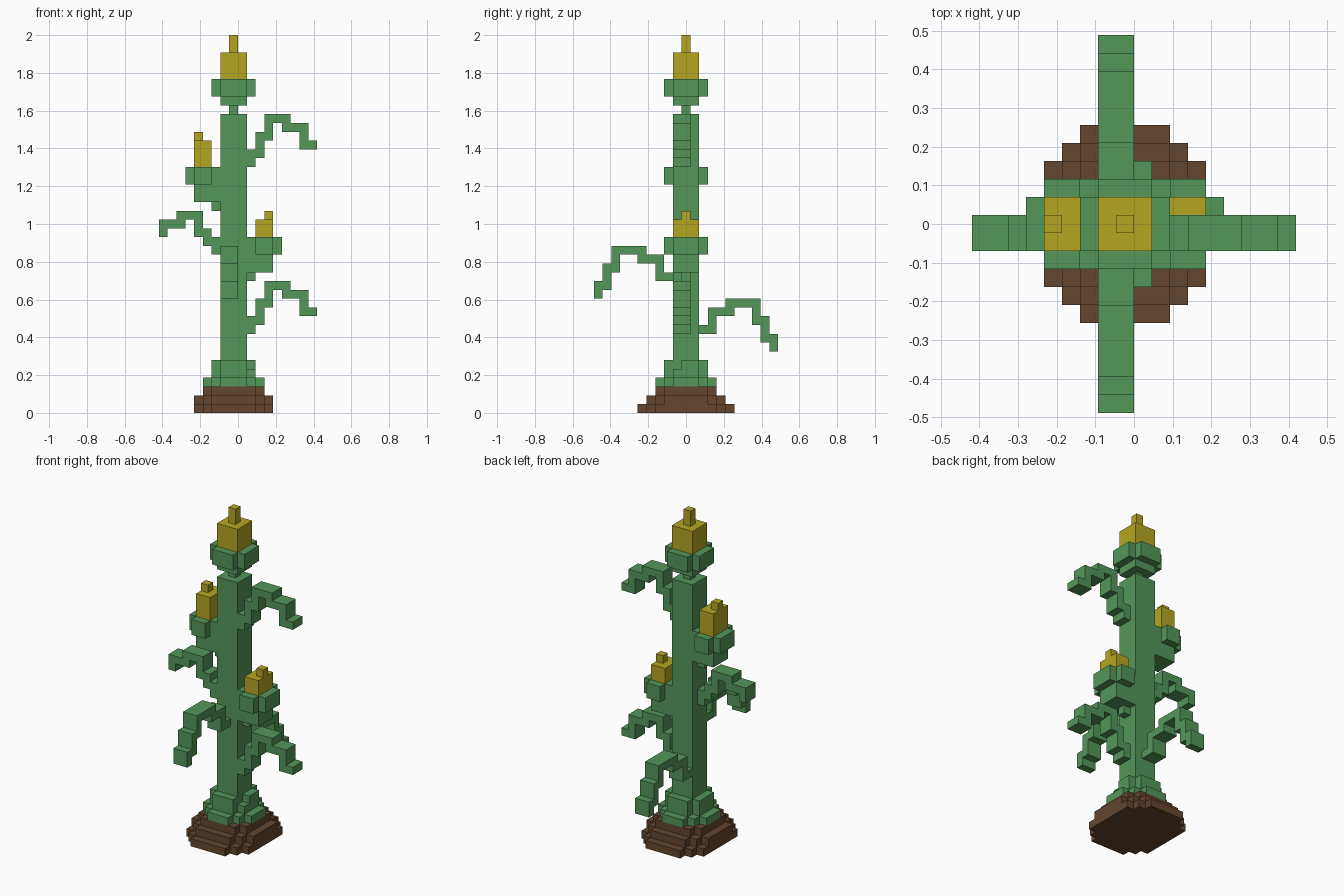
import bpy, bmesh
from mathutils import Vector

cube = bpy.data.objects.get("Cube")
if cube:
    bpy.data.objects.remove(cube, do_unlink=True)

U = 2 / 43  # edge of one block


def material(name, rgb):
    m = bpy.data.materials.new(name)
    m.use_nodes = True
    m.diffuse_color = (*rgb, 1)
    m.node_tree.nodes["Principled BSDF"].inputs["Base Color"].default_value = (*rgb, 1)
    return m


GREEN = material("leaf green", (0.087, 0.310, 0.100))
YELLOW = material("corn yellow", (0.462, 0.381, 0.016))
BROWN = material("soil brown", (0.127, 0.061, 0.027))

# The six face directions, each with its four corners in block units
SIDES = []
for axis in range(3):
    for sign in (0, 1):
        ring = []
        for a, b in ((0, 0), (1, 0), (1, 1), (0, 1)):
            c = [0, 0, 0]
            c[axis], c[(axis + 1) % 3], c[(axis + 2) % 3] = sign, a, b
            ring.append(tuple(c))
        step = [0, 0, 0]
        step[axis] = 2 * sign - 1
        SIDES.append((step, ring if sign else ring[::-1]))


def blocks(name, mat, boxes):
    """Join boxes (x0, x1, y0, y1, z0, z1), in block units, into one clean shell."""
    cells = {(x, y, z) for x0, x1, y0, y1, z0, z1 in boxes
             for x in range(x0, x1) for y in range(y0, y1) for z in range(z0, z1)}
    bm = bmesh.new()
    verts = {}

    def vert(p):
        if p not in verts:
            verts[p] = bm.verts.new(Vector((p[0], p[1] - 0.5, p[2])) * U)
        return verts[p]

    for c in sorted(cells):
        for step, ring in SIDES:
            if tuple(i + j for i, j in zip(c, step)) not in cells:
                bm.faces.new([vert(tuple(i + j for i, j in zip(c, r))) for r in ring])
    bmesh.ops.dissolve_limit(bm, angle_limit=0.01, verts=bm.verts[:], edges=bm.edges[:])
    me = bpy.data.meshes.new(name)
    bm.to_mesh(me)
    bm.free()
    me.materials.append(mat)
    ob = bpy.data.objects.new(name, me)
    bpy.context.collection.objects.link(ob)
    return ob


def disc(radii, z0, z1):
    """Stepped disc round the trunk: (x half-growth, y reach) pairs."""
    return [(-2 - g, 1 + g, -r, r + 1, z0, z1) for g, r in radii]


# Soil mound
blocks("soil_mound", BROWN,
       disc([(3, 3), (2, 4), (1, 5)], 0, 1)
       + disc([(3, 2), (2, 3), (1, 4)], 1, 2)
       + disc([(2, 2), (1, 3)], 2, 3))

# Leaves round the foot of the trunk, one corner lower than the rest
blocks("foot_leaves", GREEN,
       disc([(2, 1), (1, 2), (0, 3)], 3, 4)
       + disc([(1, 1), (0, 2)], 4, 5)
       + [(-3, 1, -1, 2, 5, 6), (-2, 1, -2, 3, 5, 6), (1, 2, 0, 2, 5, 6)])

# Trunk
blocks("trunk", GREEN, [(-2, 1, -1, 2, 3, 34)])

# Top bud
blocks("top_cup", GREEN,
       [(-1, 0, 0, 1, 34, 35), (-2, 1, -1, 2, 35, 36)] + disc([(1, 1), (0, 2)], 36, 38))
blocks("top_cob", YELLOW, [(-2, 1, -1, 2, 38, 41), (-1, 0, 0, 1, 41, 43)])


# Side buds: stem, cross-shaped cup and cob
def side_bud(side, x, z, height, tip_x):
    join = 1 if x > 0 else -3
    blocks(side + "_cup", GREEN, [
        (join, join + 1, 0, 1, z - 5, z - 4),
        (min(join, x), max(join + 1, x + 2), -1, 2, z - 4, z - 2),
        (x - 1, x + 3, -1, 2, z - 2, z),
        (x, x + 2, -2, 3, z - 2, z)])
    blocks(side + "_cob", YELLOW, [
        (x, x + 2, -1, 2, z, z + height),
        (tip_x, tip_x + 1, 0, 1, z + height, z + height + 1)])


side_bud("left", 2, 20, 2, 3)
side_bud("right", -5, 28, 3, -5)


# Drooping leaves: one (bottom, top) pair per step away from the trunk
ARCH = [(0, 2), (1, 4), (3, 6), (5, 6), (4, 6), (4, 5), (2, 5), (2, 3)]
SHORT = [(0, 2), (1, 3), (2, 5), (4, 5), (3, 5), (3, 4), (2, 4)]
LONG = [(2, 3), (2, 5), (4, 5), (4, 6), (5, 6), (5, 6), (3, 6), (1, 4), (0, 2)]


def leaf(name, steps, axis, sign, start, z):
    boxes = []
    for i, (lo, hi) in enumerate(steps):
        a = start + sign * i
        if axis == "x":
            boxes.append((a, a + 1, -1, 1, z + lo, z + hi))
        else:
            boxes.append((-2, 0, a, a + 1, z + lo, z + hi))
    blocks(name, GREEN, boxes)


leaf("upper_left_leaf", ARCH, "x", 1, 1, 28)
leaf("lower_left_leaf", ARCH, "x", 1, 1, 9)
leaf("right_leaf", SHORT, "x", -1, -3, 18)
leaf("front_leaf", LONG, "y", -1, -2, 13)
leaf("back_leaf", LONG, "y", 1, 2, 7)
